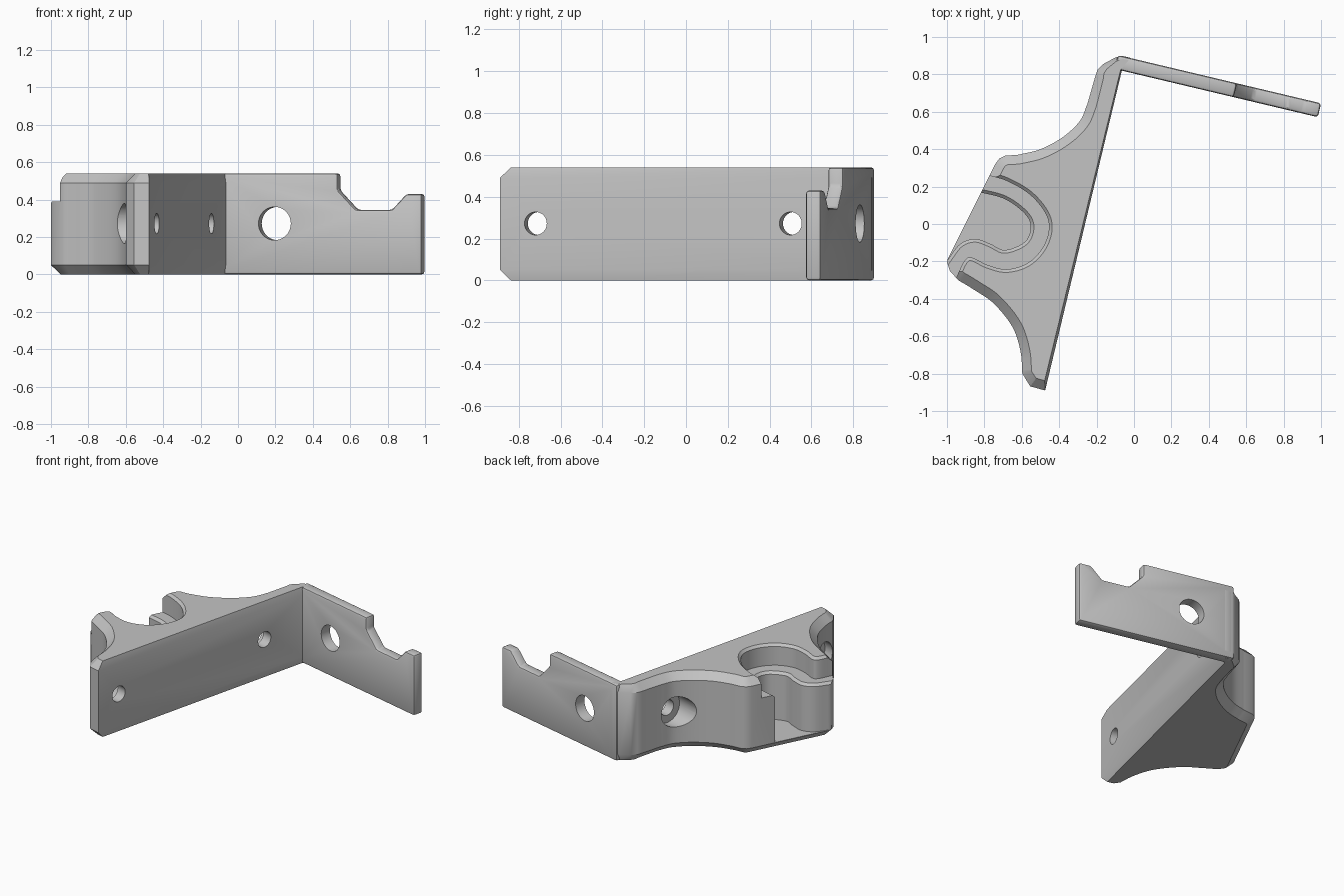
import bpy
import bmesh
import math
from mathutils import Vector, Matrix

if "Cube" in bpy.data.objects:
    bpy.data.objects.remove(bpy.data.objects["Cube"], do_unlink=True)

HEIGHT = 0.54
CORNER = Vector((-0.065, 0.82, 0))       # inside corner between wall and arm
ALONG = Vector((0.973, -0.231, 0))       # arm direction
ACROSS = Vector((0.231, 0.973, 0))       # wall direction

grey = bpy.data.materials.new("light grey plastic")
grey.use_nodes = True
colour = (0.55, 0.55, 0.55, 1)
grey.diffuse_color = colour
grey.node_tree.nodes["Principled BSDF"].inputs["Base Color"].default_value = colour


def smooth_path(points, steps=6):
    """Catmull-Rom curve through a few points."""
    pts = [Vector(p) for p in points]
    pts = [2 * pts[0] - pts[1]] + pts + [2 * pts[-1] - pts[-2]]
    out = []
    for a, b, c, d in zip(pts, pts[1:], pts[2:], pts[3:]):
        for i in range(steps):
            t = i / steps
            out.append(0.5 * (2 * b + (c - a) * t + (2 * a - 5 * b + 4 * c - d) * t ** 2
                              + (3 * b - a - 3 * c + d) * t ** 3))
    return out + [pts[-2]]


def inset_ring(points, widths, scale):
    """Move each edge of a counter-clockwise outline inward by its own width."""
    ring, n = [], len(points)
    for i, p in enumerate(points):
        e1 = (p - points[i - 1]).normalized()
        e2 = (points[(i + 1) % n] - p).normalized()
        n1, n2 = Vector((-e1.y, e1.x)), Vector((-e2.y, e2.x))
        a, b = widths[i - 1] * scale, widths[i] * scale
        det = n1.x * n2.y - n1.y * n2.x
        if abs(det) < 0.5:
            move = (n1 + n2).normalized() * (a + b) / 2
        else:
            move = Vector((a * n2.y - b * n1.y, b * n1.x - a * n2.x)) / det
        ring.append(p + move)
    return ring


def make_object(name, bm):
    bmesh.ops.recalc_face_normals(bm, faces=bm.faces)
    mesh = bpy.data.meshes.new(name)
    bm.to_mesh(mesh)
    bm.free()
    ob = bpy.data.objects.new(name, mesh)
    bpy.context.collection.objects.link(ob)
    mesh.materials.append(grey)
    return ob


def loft(name, points, widths, levels):
    """Stack inset copies of an outline; levels are (z, inset scale)."""
    bm = bmesh.new()
    rings = [[bm.verts.new((p.x, p.y, z)) for p in inset_ring(points, widths, s)]
             for z, s in levels]
    for low, high in zip(rings, rings[1:]):
        for i in range(len(low)):
            j = (i + 1) % len(low)
            bm.faces.new((low[i], low[j], high[j], high[i]))
    bm.faces.new(rings[0][::-1])
    bm.faces.new(rings[-1])
    return make_object(name, bm)


def rod(name, start, direction, near, far, radius):
    bm = bmesh.new()
    turn = direction.to_track_quat("Z", "Y").to_matrix().to_4x4()
    place = Matrix.Translation(start + direction * (near + far) / 2) @ turn
    bmesh.ops.create_cone(bm, cap_ends=True, segments=40, radius1=radius,
                          radius2=radius, depth=far - near, matrix=place)
    return make_object(name, bm)


def finish(ob, cutters):
    """Cut the part, bake its modifiers and shade it."""
    for cutter in cutters:
        cutter.hide_render = True
        mod = ob.modifiers.new("cut", "BOOLEAN")
        mod.operation, mod.solver, mod.object = "DIFFERENCE", "EXACT", cutter
    graph = bpy.context.evaluated_depsgraph_get()
    mesh = bpy.data.meshes.new_from_object(ob.evaluated_get(graph))
    ob.modifiers.clear()
    ob.data = mesh
    for cutter in cutters:
        bpy.data.objects.remove(cutter, do_unlink=True)
    bpy.ops.object.select_all(action="DESELECT")
    ob.select_set(True)
    bpy.context.view_layer.objects.active = ob
    bpy.ops.object.shade_smooth_by_angle(angle=math.radians(28))


# Body outline, counter-clockwise, each run with its chamfer width
rear_arc = smooth_path([(-0.25, 0.64), (-0.29, 0.55), (-0.38, 0.465),
                        (-0.5, 0.4), (-0.62, 0.37)])
front_arc = smooth_path([(-0.94, -0.3), (-0.85, -0.355), (-0.75, -0.425),
                         (-0.65, -0.55), (-0.607, -0.68), (-0.597, -0.8)])
runs = [
    ([(-0.475, -0.89)], 0.015),                        # flat wall
    ([(-0.065, 0.82)], 0),                             # hidden joint with the arm
    ([(-0.02, 0.889), (-0.06, 0.898)], 0.015),
    ([(-0.1, 0.89)], 0.025),
    ([(-0.165, 0.855), (-0.195, 0.825)], 0.04),
    ([(-0.207, 0.79)] + rear_arc, 0.05),
    ([(-0.69, 0.365), (-0.72, 0.35), (-0.742, 0.32)], 0.05),
    ([(-0.995, -0.185), (-1, -0.205), (-0.985, -0.25)], 0.05),
    (front_arc, 0.05),
    ([(-0.555, -0.868)], 0.05),                        # wall end
]
outline = [Vector(p) for pts, w in runs for p in pts]
widths = [w for pts, w in runs for p in pts]
body = loft("bracket_body", outline, widths,
            [(0, 1), (0.05, 0), (HEIGHT - 0.05, 0), (HEIGHT, 1)])

# Hooked pocket: a shallow ledge with a deeper well inside it
LEDGE, LIP = 0.39, 0.017
ledge_curve = smooth_path([(-0.78, 0.26), (-0.68, 0.23), (-0.56, 0.16), (-0.475, 0.06),
                           (-0.455, -0.03), (-0.49, -0.13), (-0.57, -0.21),
                           (-0.68, -0.242), (-0.78, -0.22), (-0.865, -0.18),
                           (-0.905, -0.195), (-0.95, -0.285)])
ledge_curve = [Vector((-1.1, 0.35))] + ledge_curve + [Vector((-1, -0.38)), Vector((-1.2, -0.38))]
well_curve = smooth_path([(-0.824, 0.17), (-0.69, 0.133), (-0.584, 0.055),
                          (-0.552, -0.016), (-0.584, -0.096), (-0.69, -0.139),
                          (-0.77, -0.105), (-0.85, -0.08), (-0.93, -0.107),
                          (-1, -0.197)])
well_curve = [Vector((-1.1, 0.25))] + well_curve + [Vector((-1.06, -0.29)), Vector((-1.2, -0.29))]
ledge_cut = loft("ledge_cutter", ledge_curve[::-1], [LIP] * len(ledge_curve),
                 [(LEDGE, 0), (HEIGHT - LIP, 0), (HEIGHT, -1), (0.7, -1)])
well_cut = loft("well_cutter", well_curve[::-1], [LIP] * len(well_curve),
                [(0.052, 0), (LEDGE - LIP, 0), (LEDGE, -1), (0.72, -1)])

# Two counterbored screw holes through the wall
cutters = [ledge_cut, well_cut]
for y in (0.5, -0.72):
    start = CORNER + ACROSS * ((y - CORNER.y) / ACROSS.y) + Vector((0, 0, 0.272))
    cutters.append(rod("screw_cutter", start, -ALONG, -0.1, 0.3, 0.055))
    cutters.append(rod("counterbore_cutter", start, -ALONG, 0.075, 0.36, 0.107))
finish(body, cutters)

# Notched arm, drawn from the side and given thickness
side = [(-0.04, 0), (1.077, 0), (1.077, 0.43), (0.99, 0.43), (0.91, 0.345),
        (0.714, 0.345), (0.615, 0.45), (0.615, HEIGHT), (-0.04, HEIGHT)]
bm = bmesh.new()
face = bm.faces.new([bm.verts.new(CORNER + ALONG * u + Vector((0, 0, z))) for u, z in side])
extruded = bmesh.ops.extrude_face_region(bm, geom=[face])
moved = [g for g in extruded["geom"] if isinstance(g, bmesh.types.BMVert)]
bmesh.ops.translate(bm, verts=moved, vec=ACROSS * 0.076)
arm = make_object("notched_arm", bm)
bevel = arm.modifiers.new("soft edges", "BEVEL")
bevel.width, bevel.segments = 0.015, 2
bevel.limit_method, bevel.angle_limit = "ANGLE", math.radians(30)
hole = rod("arm_hole_cutter", CORNER + ALONG * 0.268 + Vector((0, 0, 0.272)),
           ACROSS, -0.1, 0.2, 0.089)
finish(arm, [hole])
